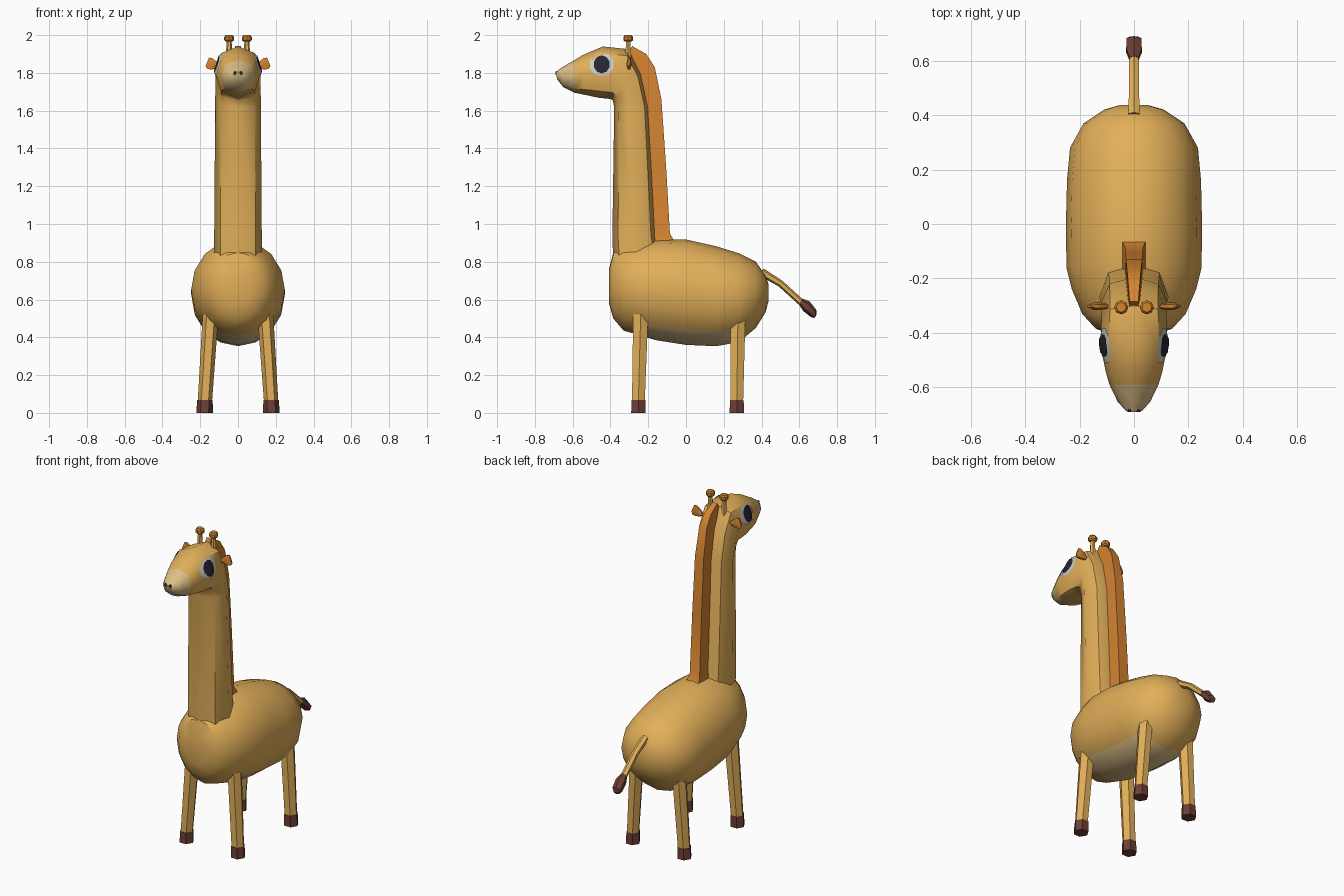
import bpy, bmesh, math
from mathutils import Vector as V
from mathutils.bvhtree import BVHTree

if "Cube" in bpy.data.objects:
    bpy.data.objects.remove(bpy.data.objects["Cube"])


def mat(name, r, g, b):
    m = bpy.data.materials.new(name)
    m.diffuse_color = (r, g, b, 1)
    m.use_nodes = True
    m.node_tree.nodes["Principled BSDF"].inputs["Base Color"].default_value = m.diffuse_color
    return m


TAN = mat("tan", .76, .43, .1)
CREAM = mat("cream", .72, .52, .24)
ORANGE = mat("orange", .66, .23, .03)
BROWN = mat("brown", .15, .05, .035)
WHITE = mat("white", .85, .85, .85)
DARK = mat("dark", .02, .018, .03)


def make(name, verts, faces, mats, pick=None, angle=35):
    me = bpy.data.meshes.new(name)
    me.from_pydata([tuple(v) for v in verts], [], faces)
    bm = bmesh.new()
    bm.from_mesh(me)
    bmesh.ops.recalc_face_normals(bm, faces=bm.faces)
    bm.to_mesh(me)
    bm.free()
    for m in mats:
        me.materials.append(m)
    if pick:
        for p in me.polygons:
            p.material_index = pick(p)
    ob = bpy.data.objects.new(name, me)
    bpy.context.collection.objects.link(ob)
    bpy.ops.object.select_all(action='DESELECT')
    bpy.context.view_layer.objects.active = ob
    ob.select_set(True)
    bpy.ops.object.shade_smooth_by_angle(angle=math.radians(angle))
    return ob


def loft(name, rings, mats, n=8, power=1.0, turn=0.0, **kw):
    """Skin rings given as (centre, first half-axis, second half-axis)."""
    bend = lambda t: math.copysign(abs(t) ** power, t)
    verts, faces = [], []
    for c, u, v in rings:
        for i in range(n):
            a = 2 * math.pi * (i + turn) / n
            verts.append(V(c) + V(u) * bend(math.cos(a)) + V(v) * bend(math.sin(a)))
    for r in range(len(rings) - 1):
        for i in range(n):
            j = (i + 1) % n
            faces.append((r * n + i, r * n + j, r * n + n + j, r * n + n + i))
    faces.append(tuple(range(n)))
    faces.append(tuple(range(len(verts) - n, len(verts))))
    return make(name, verts, faces, mats, **kw)


def side_rings(rows, x=0.0):
    """Rows of y1, z1, y2, z2, half width: opposite points of each ring in side view."""
    out = []
    for y1, z1, y2, z2, w in rows:
        a, b = V((x, y1, z1)), V((x, y2, z2))
        out.append(((a + b) / 2, (b - a) / 2, V((w, 0, 0))))
    return out


# body with a pale belly patch
body_rows = [(-.408, .58, .76, .07), (-.385, .50, .85, .14), (-.33, .435, .89, .19),
             (-.24, .41, .905, .228), (-.16, .385, .92, .248), (0, .36, .918, .25),
             (.16, .353, .882, .246), (.28, .375, .845, .235), (.37, .45, .80, .185),
             (.42, .53, .73, .11), (.437, .59, .68, .05)]
loft("body", side_rings([(y, a, y, b, w) for y, a, b, w in body_rows]), [TAN, CREAM], n=16,
     pick=lambda p: int(p.center.z < .47 and abs(p.center.x) < .16 and -.21 < p.center.y < .27))

# neck and head in one skin, with a pale muzzle
head = loft("neck_and_head", side_rings([
    (-.385, .80, -.14, .86, .126), (-.39, .93, -.155, .94, .126), (-.38, 1.62, -.195, 1.62, .121),
    (-.388, 1.655, -.235, 1.80, .12), (-.40, 1.662, -.30, 1.925, .12),
    (-.46, 1.668, -.44, 1.94, .122), (-.54, 1.685, -.545, 1.895, .104),
    (-.59, 1.695, -.59, 1.868, .09), (-.65, 1.725, -.655, 1.83, .06),
    (-.682, 1.765, -.69, 1.805, .03)]), [TAN, CREAM], n=8, power=.87, angle=50,
    pick=lambda p: int(p.center.y < -.595))

# mane strip up the back of the neck
loft("mane", side_rings([
    (-.17, .91, -.065, .915, .042), (-.18, .95, -.085, .95, .034), (-.195, 1.3, -.105, 1.3, .032),
    (-.21, 1.63, -.13, 1.66, .03), (-.25, 1.78, -.165, 1.83, .026),
    (-.28, 1.86, -.21, 1.90, .022), (-.31, 1.90, -.285, 1.942, .016)]),
    [ORANGE], n=4, power=.01, turn=.5)

# tail and tuft
loft("tail", side_rings([(.39, .725, .41, .765, .024), (.49, .67, .51, .70, .021),
                         (.60, .57, .62, .60, .02)]), [TAN], n=6)
loft("tail_tuft", side_rings([(.597, .575, .617, .605, .02), (.62, .54, .655, .59, .033),
                              (.66, .508, .69, .545, .032), (.68, .502, .69, .518, .018)]),
     [BROWN], n=6)

hit = BVHTree.FromPolygons([v.co for v in head.data.vertices],
                           [tuple(p.vertices) for p in head.data.polygons])


def eye_disc(name, s, ry, rz, lift, material, n=10):
    """Domed disc laid onto the side of the head."""
    verts, faces = [], []
    for k in (1, .7, .4, .1):
        for i in range(n):
            a = 2 * math.pi * (i + .5) / n
            y, z = -.446 + ry * k * math.cos(a), 1.845 + rz * k * math.sin(a)
            p = hit.ray_cast(V((s, y, z)), V((-s, 0, 0)))[0]
            verts.append(p + V((s * lift, 0, 0)))
    for r in range(3):
        for i in range(n):
            j = (i + 1) % n
            faces.append((r * n + i, r * n + j, r * n + n + j, r * n + n + i))
    faces.append(tuple(range(3 * n, 4 * n)))
    ob = make(name, verts, faces, [material])
    if ob.data.polygons[0].normal.x * s < 0:
        ob.data.flip_normals()


for s, side in ((-1, "left"), (1, "right")):
    # legs and hooves
    for part, y, top in (("front", -.252, -.24), ("back", .269, .275)):
        foot, hip = (s * .175, y, .065), (s * .145, top, .52)
        loft(f"{part}_leg_{side}", [(foot, (.038, 0, 0), (0, .039, 0)),
                                    (hip, (.042, 0, 0), (0, .046, 0))], [TAN], n=6)
        loft(f"{part}_hoof_{side}", [((s * .177, y, 0), (.044, 0, 0), (0, .044, 0)),
                                     ((s * .175, y, .068), (.041, 0, 0), (0, .042, 0))],
             [BROWN], n=6)

    # eyes
    eye_disc(f"eye_white_{side}", s, .066, .064, .004, WHITE)
    eye_disc(f"pupil_{side}", s, .043, .048, .008, DARK)

    # ears
    loft(f"ear_{side}", [((s * x, -.302, z), (0, t, 0), (-s * h * .4, 0, h))
                         for x, z, t, h in ((.10, 1.835, .01, .012), (.13, 1.842, .014, .028),
                                            (.15, 1.85, .013, .034), (.163, 1.858, .006, .026))],
         [ORANGE], n=6)

    # horns and knobs
    horn = lambda rows: [((s * .047, -.306, z), (r, 0, 0), (0, r, 0)) for z, r in rows]
    loft(f"horn_{side}", horn([(1.87, .018), (1.975, .013)]), [TAN], n=6)
    loft(f"horn_knob_{side}", horn([(1.965, .018), (1.973, .026), (1.99, .026), (2.0, .018)]),
         [ORANGE], n=8)

    # nostrils
    loft(f"nostril_{side}", [((s * .016, y, 1.798), (.008, 0, 0), (0, 0, .01))
                             for y in (-.67, -.69)], [DARK], n=6)
